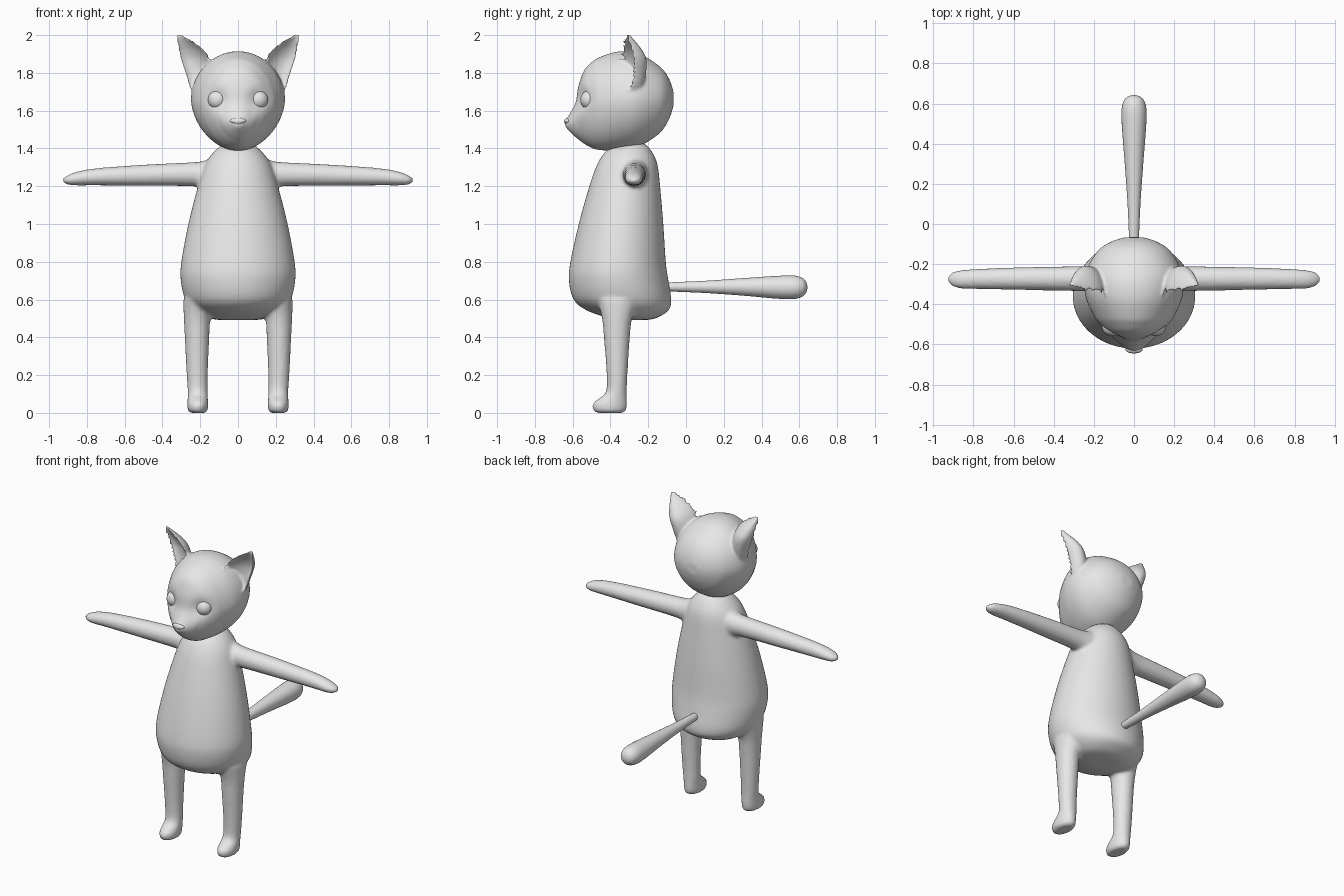
import bpy, bmesh, math
from mathutils import Vector

grey = bpy.data.materials.new("soft_grey")
grey.diffuse_color = (0.8, 0.8, 0.8, 1)


def spline(rows, steps=5):
    """Smoothly interpolate rows of section numbers."""
    out = []
    for i in range(len(rows) - 1):
        p0, p1 = rows[max(i - 1, 0)], rows[i]
        p2, p3 = rows[i + 1], rows[min(i + 2, len(rows) - 1)]
        for k in range(steps):
            t = k / steps
            out.append([0.5 * (2 * b + (c - a) * t + (2 * a - 5 * b + 4 * c - d) * t * t
                               + (3 * b - a - 3 * c + d) * t ** 3)
                        for a, b, c, d in zip(p0, p1, p2, p3)])
    return out + [list(rows[-1])]


def skin(bm, rings):
    """Bridge rings of points into a closed tube."""
    vs = [[bm.verts.new(p) for p in r] for r in rings]
    n = len(vs[0])
    for a, b in zip(vs, vs[1:]):
        for i in range(n):
            bm.faces.new((a[i], a[(i + 1) % n], b[(i + 1) % n], b[i]))
    bm.faces.new(vs[0][::-1])
    bm.faces.new(vs[-1])


def loft(bm, axis, rows, n=40, egg=0.0):
    """Rows: position on axis, then low/high bounds on the two other axes."""
    rings = []
    for t, u0, u1, v0, v1 in spline(rows):
        ring = []
        for i in range(n):
            a = 2 * math.pi * i / n
            s = math.sin(a)
            u = (u0 + u1) / 2 + (u1 - u0) / 2 * math.cos(a) * (1 - egg * max(-s, 0))
            v = (v0 + v1) / 2 + (v1 - v0) / 2 * s
            ring.append({"x": (t, u, v), "y": (u, t, v), "z": (u, v, t)}[axis])
        rings.append(ring)
    skin(bm, rings)


def finish(bm, name, voxel=0, smooth=0):
    bmesh.ops.recalc_face_normals(bm, faces=bm.faces)
    me = bpy.data.meshes.new(name)
    bm.to_mesh(me)
    bm.free()
    me.materials.append(grey)
    for p in me.polygons:
        p.use_smooth = True
    ob = bpy.data.objects.new(name, me)
    bpy.context.collection.objects.link(ob)
    if voxel:  # fuse overlapping parts and soften the joints
        m = ob.modifiers.new("fuse", "REMESH")
        m.mode, m.voxel_size, m.use_smooth_shade = "VOXEL", voxel, True
        m = ob.modifiers.new("soften", "SMOOTH")
        m.factor, m.iterations = 0.5, smooth
    return ob


# Torso: z, half width, front y, back y
bm = bmesh.new()
torso = [(0.492, 0.10, -0.34, -0.20), (0.505, 0.17, -0.42, -0.15), (0.545, 0.235, -0.53, -0.09),
         (0.60, 0.28, -0.595, -0.078), (0.70, 0.303, -0.62, -0.093), (0.80, 0.30, -0.612, -0.107),
         (1.00, 0.263, -0.568, -0.12), (1.20, 0.212, -0.512, -0.137), (1.32, 0.172, -0.468, -0.152),
         (1.39, 0.12, -0.42, -0.185), (1.425, 0.07, -0.36, -0.22), (1.435, 0.03, -0.32, -0.26)]
loft(bm, "z", [(z, -w, w, f, b) for z, w, f, b in torso], 56)

# Legs with feet: z, half width, centre x, front y, back y
leg = [(0.0, 0.04, 0.213, -0.47, -0.335), (0.012, 0.052, 0.213, -0.49, -0.318),
       (0.045, 0.056, 0.213, -0.495, -0.312), (0.072, 0.054, 0.213, -0.468, -0.312),
       (0.11, 0.053, 0.213, -0.425, -0.313), (0.2, 0.056, 0.216, -0.42, -0.31),
       (0.4, 0.065, 0.217, -0.435, -0.297), (0.5, 0.07, 0.217, -0.445, -0.285),
       (0.6, 0.076, 0.214, -0.47, -0.25)]
# Arms: x, back/front y, bottom/top z
arm = [(0.08, -0.35, -0.19, 1.16, 1.37), (0.18, -0.338, -0.205, 1.19, 1.335),
       (0.26, -0.335, -0.21, 1.20, 1.326), (0.5, -0.33, -0.214, 1.202, 1.314),
       (0.75, -0.325, -0.222, 1.204, 1.295), (0.86, -0.322, -0.23, 1.204, 1.275),
       (0.905, -0.31, -0.24, 1.21, 1.256), (0.927, -0.29, -0.26, 1.222, 1.242)]
for s in (1, -1):
    loft(bm, "z", [(z, s * c - w, s * c + w, f, b) for z, w, c, f, b in leg], 28)
    loft(bm, "x", [(s * r[0],) + r[1:] for r in arm], 28)
finish(bm, "body", 0.011, 6)

# Head: y, half width, bottom z, top z
bm = bmesh.new()
skull = [(-0.64, 0.02, 1.515, 1.55), (-0.615, 0.05, 1.488, 1.585), (-0.585, 0.085, 1.46, 1.645),
         (-0.57, 0.105, 1.448, 1.73), (-0.54, 0.142, 1.425, 1.812), (-0.50, 0.175, 1.403, 1.856),
         (-0.46, 0.20, 1.392, 1.882), (-0.36, 0.242, 1.388, 1.913), (-0.25, 0.244, 1.41, 1.902),
         (-0.14, 0.186, 1.48, 1.835), (-0.09, 0.118, 1.555, 1.77), (-0.066, 0.045, 1.625, 1.70)]
loft(bm, "y", [(y, -w, w, a, b) for y, w, a, b in skull], 56, 0.08)

# Eye sockets pressed into the face
eyes = [Vector((s * 0.108, -0.512, 1.657)) for s in (1, -1)]
for v in bm.verts:
    if v.co.y < -0.4:
        v.co.y += 0.03 * sum(math.exp(-((v.co.x - e.x) ** 2 + (v.co.z - e.z) ** 2) / 0.0028)
                             for e in eyes)

# Cupped ears: z, inner x, outer x, rim y, depth
ear = [(1.66, 0.13, 0.22, -0.32, 0.07), (1.73, 0.125, 0.258, -0.33, 0.10),
       (1.80, 0.125, 0.28, -0.33, 0.115), (1.87, 0.145, 0.303, -0.328, 0.115),
       (1.92, 0.175, 0.314, -0.33, 0.095), (1.96, 0.225, 0.321, -0.332, 0.068),
       (1.99, 0.275, 0.325, -0.327, 0.04), (2.006, 0.302, 0.322, -0.318, 0.022)]
for s in (1, -1):
    rings = []
    for z, x0, x1, rim, depth in spline(ear):
        ring = []
        for i in range(32):
            c, d = math.cos(i * math.pi / 16), math.sin(i * math.pi / 16)
            y = rim + 0.2 * (x1 - x0) * c + depth * (d if d > 0 else -0.5 * d)
            ring.append((s * ((x0 + x1) / 2 + (x1 - x0) / 2 * c), y, z))
        rings.append(ring)
    skin(bm, rings)
finish(bm, "head", 0.008, 6)


def ball(name, loc, size):
    bm = bmesh.new()
    bmesh.ops.create_uvsphere(bm, u_segments=32, v_segments=16, radius=1)
    for v in bm.verts:
        v.co = Vector([a * b for a, b in zip(v.co, size)])
        if name == "nose" and v.co.z < 0:  # narrow lower edge
            v.co.x *= 1 + 0.6 * v.co.z / size[2]
    ob = finish(bm, name)
    ob.location = loc


for side, e in zip(("left", "right"), eyes):
    ball(side + "_eye", e, (0.051, 0.047, 0.051))
ball("nose", (0, -0.627, 1.543), (0.042, 0.018, 0.019))

# Tail: y, radius, centre z
bm = bmesh.new()
tail = [(-0.13, 0.018, 0.667), (-0.08, 0.024, 0.667), (0.1, 0.032, 0.667), (0.3, 0.046, 0.667),
        (0.48, 0.06, 0.665), (0.57, 0.062, 0.665), (0.615, 0.05, 0.665),
        (0.635, 0.03, 0.665), (0.642, 0.008, 0.665)]
loft(bm, "y", [(y, -r, r, z - r, z + r) for y, r, z in tail], 28)
finish(bm, "tail")
